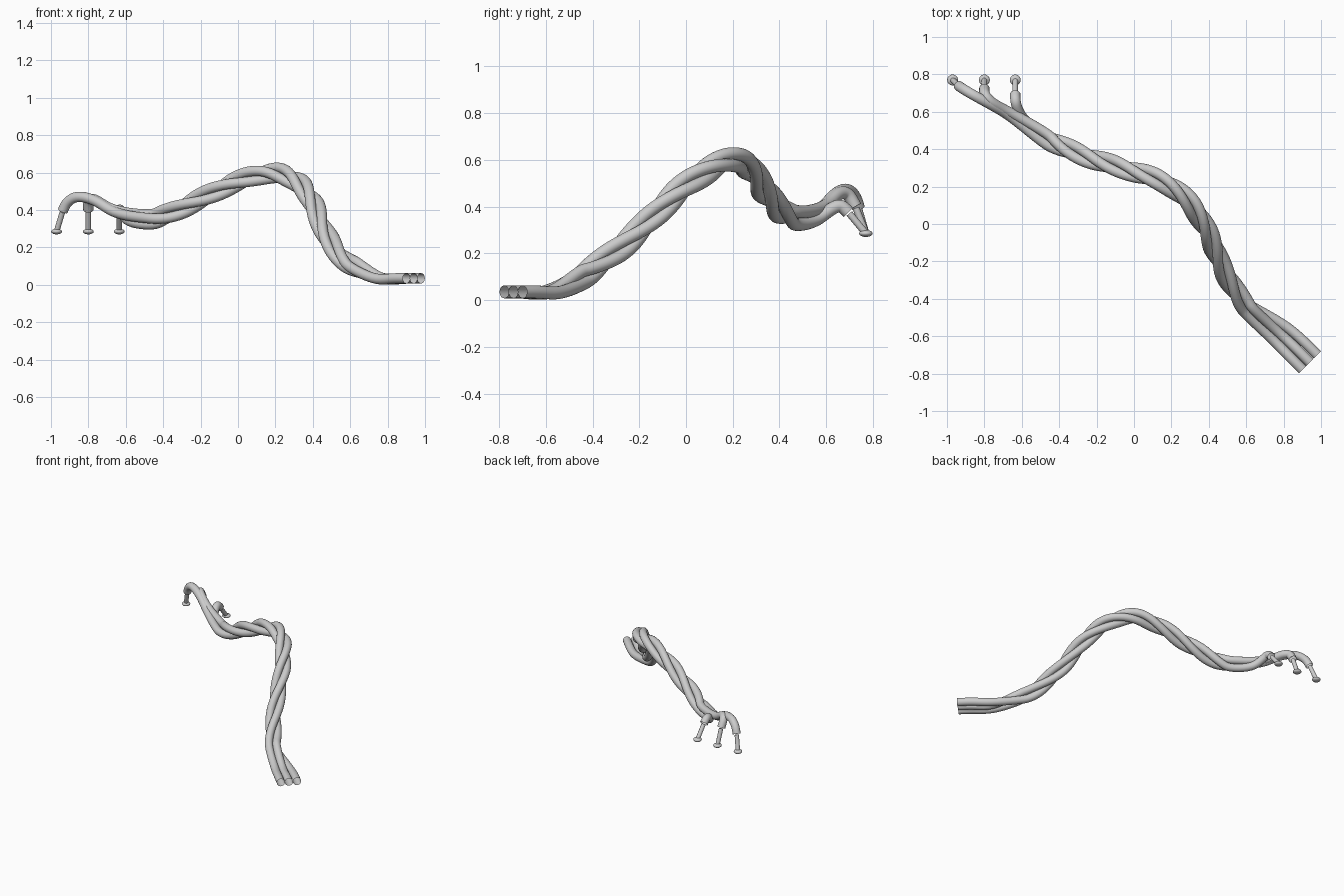
import bpy, math
from mathutils import Vector as V

if "Cube" in bpy.data.objects:
    bpy.data.objects.remove(bpy.data.objects["Cube"])

R = 0.0275      # cable radius
OFF = 0.032     # strand distance from bundle axis
TURNS = 2.55


def spline(pts, n):
    """Smooth centripetal Catmull-Rom path through points, n samples per span."""
    p = [V(a) for a in pts]
    p = [2 * p[0] - p[1]] + p + [2 * p[-1] - p[-2]]
    out = []
    for i in range(1, len(p) - 2):
        a, b, c, d = p[i - 1:i + 3]
        t1 = (b - a).length ** .5
        t2 = t1 + (c - b).length ** .5
        t3 = t2 + (d - c).length ** .5
        for k in range(n):
            t = t1 + (t2 - t1) * k / n
            ab, bc, cd = a.lerp(b, t / t1), b.lerp(c, k / n), c.lerp(d, (t - t2) / (t3 - t2))
            out.append(ab.lerp(bc, t / t2).lerp(bc.lerp(cd, (t - t1) / (t3 - t1)), k / n))
    return out + [p[-2]]


def smooth(p, rounds):
    """Relax the inner points, ends stay put."""
    for _ in range(rounds):
        p = [p[0]] + [(a + 2 * b + c) / 4 for a, b, c in zip(p, p[1:], p[2:])] + [p[-1]]
    return p


def tube(name, pts, radius, sides, caps):
    cu = bpy.data.curves.new(name, 'CURVE')
    cu.dimensions = '3D'
    s = cu.splines.new('POLY')
    s.points.add(len(pts) - 1)
    for q, p in zip(s.points, pts):
        q.co = (*p, 1)
    s.use_smooth = True
    cu.bevel_depth = radius
    cu.bevel_resolution = sides // 2 - 2
    cu.use_fill_caps = caps
    ob = bpy.data.objects.new(name, cu)
    bpy.context.collection.objects.link(ob)


# axis of the twisted bundle
axis = spline([(.655, -.495, .075), (.577, -.41, .125), (.475, -.24, .26), (.382, -.02, .475),
               (.29, .12, .57), (.166, .22, .598), (0, .28, .555), (-.21, .345, .455),
               (-.396, .42, .37), (-.53, .50, .338)], 12)
length = [0]
for a, b in zip(axis, axis[1:]):
    length.append(length[-1] + (b - a).length)


def strand(phase):
    """Helix points around the axis."""
    out = []
    for i in range(6, len(axis) - 3, 4):
        tan = (axis[i + 1] - axis[i - 1]).normalized()
        side = tan.cross(V((0, 0, 1))).normalized()
        up = side.cross(tan)
        ang = math.radians(phase) - TURNS * math.tau * length[i] / length[-1]
        out.append(axis[i] + OFF * (side * math.cos(ang) + up * math.sin(ang)))
    return out


def fan(k):
    """Flat, side by side cable ends at the right."""
    s = V((.7071, .7071, 0)) * k
    return [V((.94, -.739, .035)) + s * .0557, V((.87, -.669, .035)) + s * .0557,
            V((.775, -.58, .029)) + s * .05]


# name, place in fan, helix phase, loose end leading to the pin, pin head x
cables = [
    ("outer", 1, 330, [(-.66, .575, .385), (-.76, .635, .45), (-.86, .69, .473),
                       (-.915, .723, .44), (-.937, .738, .395)], -.97),
    ("middle", -1, 210, [(-.67, .60, .40), (-.76, .65, .455), (-.797, .69, .457),
                         (-.80, .725, .40)], -.80),
    ("inner", 0, 90, [(-.585, .555, .34), (-.622, .615, .385), (-.634, .66, .405),
                      (-.635, .695, .375)], -.635),
]
for name, k, phase, tail, hx in cables:
    path = spline(fan(k) + strand(phase) + [V(t) for t in tail], 5)
    tube(name + "_cable", smooth(path, 4), R, 20, False)
    # thin pin leaving the cable end, with flattened round head
    end, head = V(tail[-1]), V((hx, .77, .285))
    tube(name + "_pin", [end + (head - end).normalized() * .006, head], .015, 16, True)
    bpy.ops.mesh.primitive_uv_sphere_add(segments=24, ring_count=12, radius=1, location=head)
    ob = bpy.context.object
    ob.name = name + "_pin_head"
    ob.scale = (.029, .029, .015)
    bpy.ops.object.shade_smooth()
